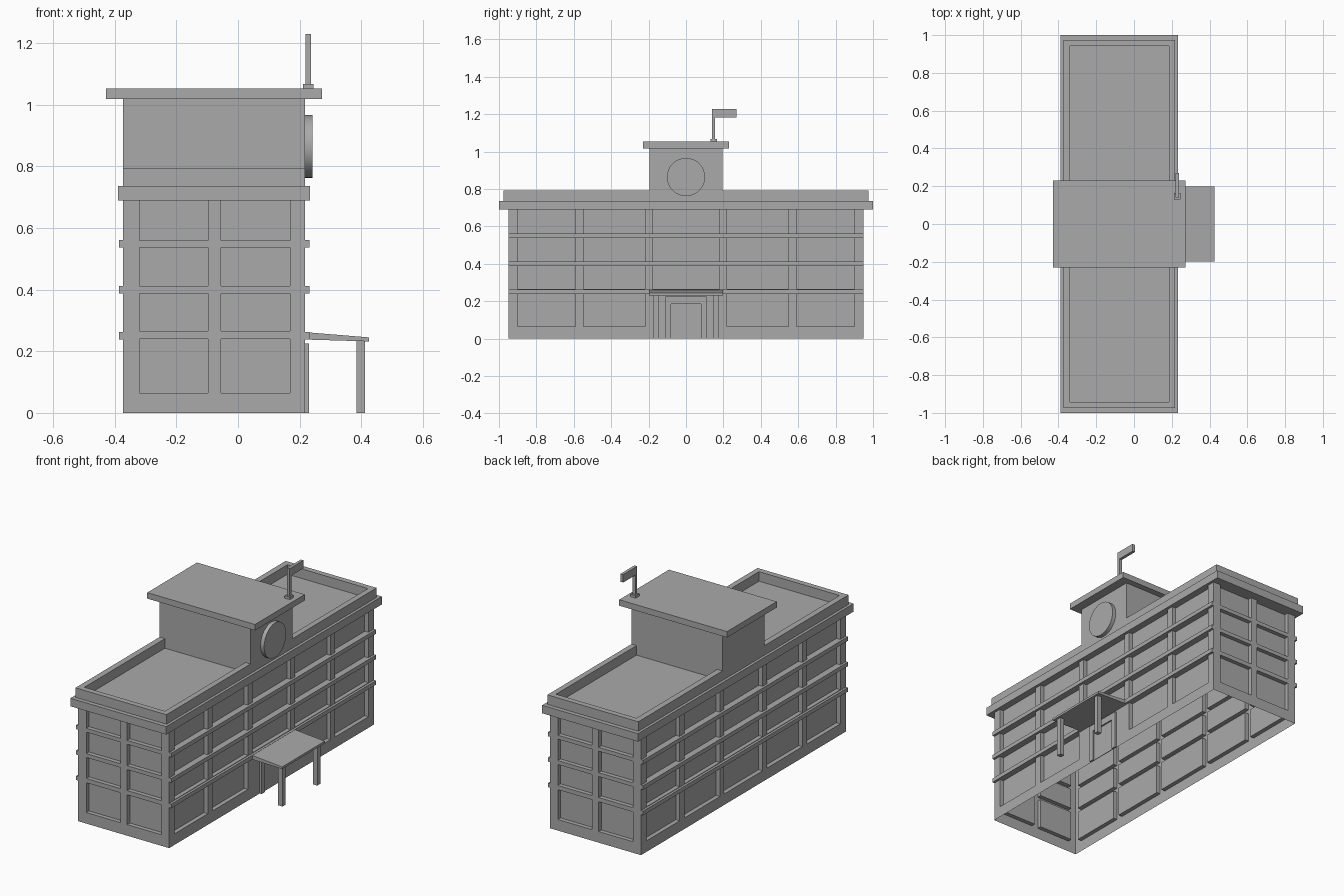
import bpy, bmesh, math
from mathutils import Vector

if "Cube" in bpy.data.objects:
    bpy.data.objects.remove(bpy.data.objects["Cube"])

grey = bpy.data.materials.new("plain_grey")
grey.use_nodes = True
COLOUR = (0.4, 0.4, 0.4, 1)
grey.diffuse_color = COLOUR
grey.node_tree.nodes["Principled BSDF"].inputs["Base Color"].default_value = COLOUR


def finish(name, bm):
    mesh = bpy.data.meshes.new(name)
    bm.to_mesh(mesh)
    bm.free()
    mesh.materials.append(grey)
    obj = bpy.data.objects.new(name, mesh)
    bpy.context.collection.objects.link(obj)
    return obj


def box(name, x, y, z):
    bm = bmesh.new()
    bmesh.ops.create_cube(bm, size=1)
    for v in bm.verts:
        v.co = [(a + b) / 2 + c * (b - a) for c, (a, b) in zip(v.co, (x, y, z))]
    return finish(name, bm)


def prism(name, profile, y0, y1):
    """Extrude an xz profile along y."""
    bm = bmesh.new()
    face = bm.faces.new([bm.verts.new((x, y0, z)) for x, z in profile])
    ext = bmesh.ops.extrude_face_region(bm, geom=[face])["geom"]
    for v in ext:
        if isinstance(v, bmesh.types.BMVert):
            v.co.y = y1
    bmesh.ops.recalc_face_normals(bm, faces=bm.faces)
    return finish(name, bm)


def frame(name, outer, inner, z0, z1):
    """Hollow rectangular band; outer and inner are (x0, x1, half_y)."""
    bm = bmesh.new()
    loops = []
    for z in (z0, z1):
        for x0, x1, h in (outer, inner):
            loops.append([bm.verts.new((x, y, z))
                          for x, y in ((x0, -h), (x1, -h), (x1, h), (x0, h))])
    for a, b in ((0, 1), (1, 3), (3, 2), (2, 0)):
        for i in range(4):
            j = (i + 1) % 4
            bm.faces.new((loops[a][i], loops[a][j], loops[b][j], loops[b][i]))
    bmesh.ops.recalc_face_normals(bm, faces=bm.faces)
    return finish(name, bm)


def wall(name, place, normal, us, zs, is_window):
    """Wall sheet on a grid of cuts with recessed window panes."""
    bm = bmesh.new()
    grid = [[bm.verts.new(place(u, z)) for z in zs] for u in us]
    panes = []
    normal = Vector(normal)
    for i in range(len(us) - 1):
        for j in range(len(zs) - 1):
            f = bm.faces.new((grid[i][j], grid[i + 1][j], grid[i + 1][j + 1], grid[i][j + 1]))
            f.normal_update()
            if f.normal.dot(normal) < 0:
                f.normal_flip()
            if is_window(i, j):
                panes.append(f)
    for f in bmesh.ops.extrude_discrete_faces(bm, faces=panes)["faces"]:
        bmesh.ops.translate(bm, verts=f.verts, vec=normal * -RECESS)
    return finish(name, bm)


LEFT, RIGHT, END = -0.373, 0.218, 0.95
RECESS = 0.025
LEVELS = [0, 0.065, 0.24, 0.265, 0.388, 0.411, 0.537, 0.56, 0.69, 0.71]
half = [0.178, 0.218, 0.548, 0.591, 0.9, END]
LONG = [-v for v in reversed(half)] + half
SHORT = [LEFT, -0.32, -0.098, -0.055, 0.168, RIGHT]


def odd(i, j):
    return i % 2 == 1 and j % 2 == 1


# Main walls, with the entrance bay left plain
wall("entrance_wall", lambda u, z: (RIGHT, u, z), (1, 0, 0), LONG, LEVELS,
     lambda i, j: odd(i, j) and (i, j) != (5, 1))
wall("rear_wall", lambda u, z: (LEFT, u, z), (-1, 0, 0), LONG, LEVELS, odd)
for label, s in (("front", -1), ("back", 1)):
    wall(label + "_end_wall", lambda u, z: (u, s * END, z), (0, s, 0), SHORT, LEVELS, odd)

# Floor ledges along both long sides
for n, z in enumerate((0.238, 0.388, 0.537)):
    box(f"entrance_ledge_{n + 1}", (RIGHT, 0.232), (-END, END), (z, z + 0.024))
    box(f"rear_ledge_{n + 1}", (-0.387, LEFT), (-END, END), (z, z + 0.024))

# Cornice, flat roof and parapet
box("cornice", (-0.389, 0.234), (-1, 1), (0.69, 0.737))
frame("parapet", (LEFT, RIGHT, 0.975), (-0.338, 0.185, 0.942), 0.737, 0.793)

# Clock tower
box("tower", (LEFT, RIGHT), (-0.195, 0.195), (0.737, 1.018))
box("tower_roof", (-0.428, 0.272), (-0.231, 0.231), (1.018, 1.053))
bpy.ops.mesh.primitive_cylinder_add(vertices=32, radius=0.102, depth=0.024,
                                    location=(0.229, 0, 0.864),
                                    rotation=(0, math.pi / 2, 0))
clock = bpy.context.object
clock.name = "clock_face"
clock.data.materials.append(grey)
bpy.ops.object.shade_smooth_by_angle()

# Flagpole
box("flagpole_base", (0.211, 0.245), (0.131, 0.165), (1.053, 1.068))
box("flagpole", (0.219, 0.237), (0.14, 0.156), (1.068, 1.229))
box("flag", (0.219, 0.237), (0.156, 0.27), (1.183, 1.229))

# Entrance canopy, posts and door surround
prism("canopy", [(RIGHT, 0.262), (0.425, 0.245), (0.425, 0.232), (RIGHT, 0.238)], -0.198, 0.198)
for label, s in (("right", -1), ("left", 1)):
    box(label + "_post", (0.384, 0.412), (s * 0.161 - 0.014, s * 0.161 + 0.014), (0, 0.236))
    box(label + "_door_jamb", (RIGHT, 0.231), sorted((s * 0.08, s * 0.11)), (0, 0.225))
box("door_lintel", (RIGHT, 0.231), (-0.08, 0.08), (0.185, 0.225))
box("door", (RIGHT, 0.222), (-0.08, 0.08), (0, 0.185))
